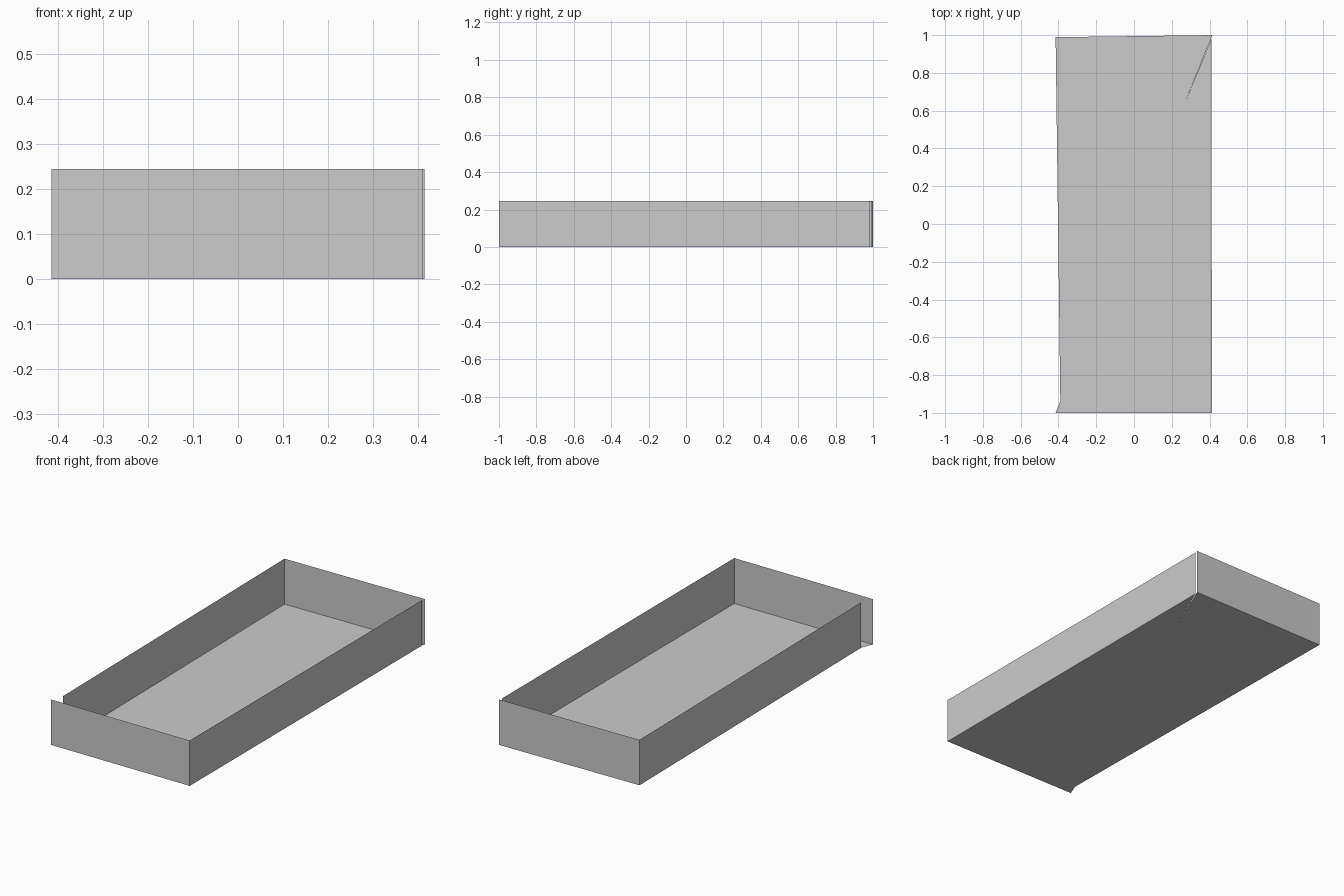
import bpy

if "Cube" in bpy.data.objects:
    bpy.data.objects.remove(bpy.data.objects["Cube"])

H = 0.245  # wall height


def mesh_object(name, verts, faces):
    me = bpy.data.meshes.new(name)
    me.from_pydata(verts, [], faces)
    me.update()
    ob = bpy.data.objects.new(name, me)
    bpy.context.collection.objects.link(ob)
    return ob


def wall(name, a, b):
    # thin upright sheet between two floor points
    return mesh_object(name, [(*a, 0), (*b, 0), (*b, H), (*a, H)], [(0, 1, 2, 3)])


# Corner points of the tray outline
front_left = (-0.415, -1.0)
front_right = (0.412, -1.0)
right_end = (0.411, 0.983)
slit_tip = (0.262, 0.624)
back_right = (0.415, 1.0)
back_left = (-0.415, 0.989)
left_end = (-0.39, -0.937)

# Floor, with the slit at the back right and the nick at the front left
outline = [front_left, front_right, right_end, slit_tip,
           back_right, back_left, left_end]
mesh_object("floor", [(x, y, 0) for x, y in outline], [tuple(range(len(outline)))])

# Four walls, open at the two split corners
wall("front_wall", front_left, front_right)
wall("right_wall", front_right, right_end)
wall("back_wall", back_right, back_left)
wall("left_wall", back_left, left_end)
